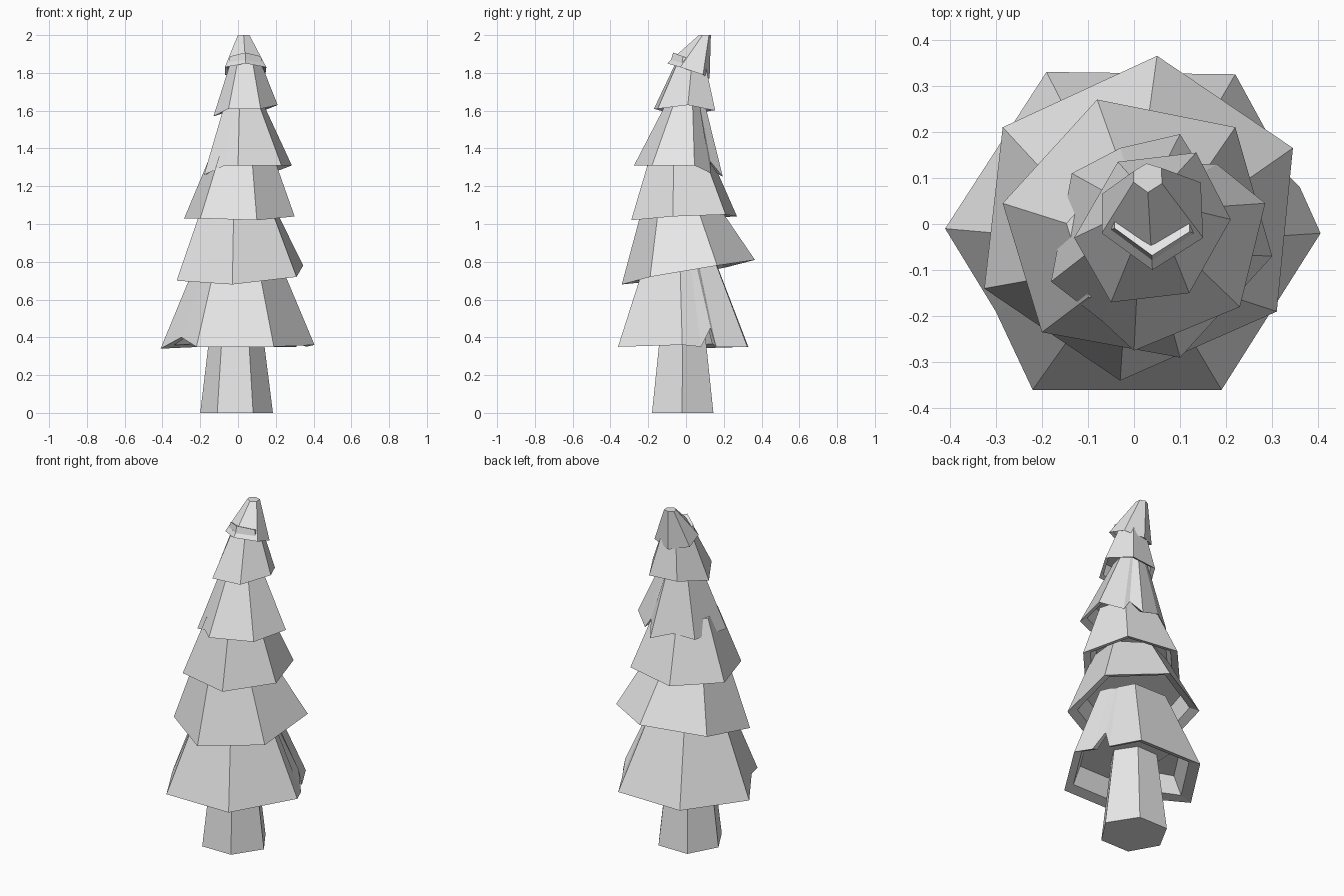
import bpy
import bmesh
from mathutils import Vector

default_cube = bpy.data.objects.get("Cube")
if default_cube:
    bpy.data.objects.remove(default_cube, do_unlink=True)


def make_material(name, colour):
    material = bpy.data.materials.new(name)
    material.use_nodes = True
    material.diffuse_color = colour
    material.node_tree.nodes["Principled BSDF"].inputs["Base Color"].default_value = colour
    return material


pale_grey = make_material("pale grey", (0.8, 0.8, 0.8, 1))


def finish(bm, name):
    """Turn the bmesh into a flat-shaded object."""
    bmesh.ops.recalc_face_normals(bm, faces=bm.faces)
    mesh = bpy.data.meshes.new(name)
    bm.to_mesh(mesh)
    bm.free()
    mesh.materials.append(pale_grey)
    obj = bpy.data.objects.new(name, mesh)
    bpy.context.collection.objects.link(obj)
    return obj


def add_ring(bm, points):
    return [bm.verts.new(point) for point in points]


def bridge(bm, lower, upper):
    count = len(lower)
    for i in range(count):
        j = (i + 1) % count
        bm.faces.new((lower[i], lower[j], upper[j], upper[i]))


def shrink(corners, ratio, lift):
    """Pull the corners in towards their middle and raise them."""
    middle = sum(corners, Vector()) / len(corners)
    rings = []
    for corner in corners:
        point = middle + (corner - middle) * ratio
        point.z = corner.z + lift
        rings.append(point)
    return rings


def add_tier(name, rim, top_centre, ratio):
    """A skirt of branches: sloping outside, thick rim and hollow underside."""
    corners = [Vector(point) for point in rim]
    low_x, high_x = min(c.x for c in corners), max(c.x for c in corners)
    low_y, high_y = min(c.y for c in corners), max(c.y for c in corners)
    middle = Vector(((low_x + high_x) / 2, (low_y + high_y) / 2, 0))
    top = Vector(top_centre)
    height = top.z - min(c.z for c in corners)
    crown = []
    for corner in corners:
        offset = (corner - middle) * ratio
        crown.append(Vector((top.x + offset.x, top.y + offset.y, top.z)))

    bm = bmesh.new()
    outer = add_ring(bm, corners)
    upper = add_ring(bm, crown)
    inner = add_ring(bm, shrink(corners, 0.85, height * 0.04))
    ceiling = add_ring(bm, shrink(corners, 0.74, height * 0.25))
    bridge(bm, outer, upper)
    bridge(bm, inner, outer)
    bridge(bm, ceiling, inner)
    bm.faces.new(upper)
    bm.faces.new(ceiling)
    finish(bm, name)


# Tapered six-sided trunk
bm = bmesh.new()
foot = [Vector(p) for p in (
    (-0.2, -0.02, 0), (-0.11, -0.18, 0), (0.08, -0.18, 0),
    (0.185, -0.02, 0), (0.08, 0.145, 0), (-0.11, 0.145, 0))]
base = add_ring(bm, foot)
head = add_ring(bm, shrink(foot, 0.68, 0.5))
bridge(bm, base, head)
bm.faces.new(base)
bm.faces.new(head)
finish(bm, "trunk")

# Branch skirts from the ground up, rim corners listed counter-clockwise
add_tier("bottom_branches", [
    (-0.41, -0.01, 0.34), (-0.3, -0.19, 0.4), (-0.22, -0.36, 0.35),
    (0.19, -0.36, 0.35), (0.405, -0.02, 0.36), (0.36, 0.08, 0.35),
    (0.31, 0.13, 0.45), (0.31, 0.16, 0.35), (0.22, 0.325, 0.35),
    (-0.19, 0.33, 0.35)], (0, -0.03, 0.82), 0.52)

add_tier("lower_branches", [
    (-0.325, -0.14, 0.7), (-0.03, -0.34, 0.68), (0.31, -0.19, 0.72),
    (0.345, 0.165, 0.78), (0.05, 0.365, 0.81), (-0.285, 0.21, 0.77)],
    (0, -0.03, 1.1), 0.56)

add_tier("lower_middle_branches", [
    (-0.285, 0.045, 1.03), (-0.2, -0.235, 1.03), (0.1, -0.29, 1.02),
    (0.3, -0.07, 1.04), (0.22, 0.21, 1.05), (-0.08, 0.27, 1.04)],
    (0.02, -0.03, 1.36), 0.57)

add_tier("upper_middle_branches", [
    (-0.18, -0.125, 1.26), (-0.07, -0.21, 1.31), (0, -0.275, 1.31),
    (0.23, -0.18, 1.31), (0.285, 0.045, 1.31), (0.18, 0.13, 1.27),
    (0.14, 0.13, 1.33), (0.1, 0.195, 1.25), (-0.03, 0.165, 1.3),
    (-0.135, 0.11, 1.27)], (0.03, 0, 1.66), 0.4)

add_tier("upper_branches", [
    (-0.13, -0.03, 1.57), (-0.05, -0.17, 1.61), (0.12, -0.15, 1.61),
    (0.21, 0.01, 1.63), (0.135, 0.155, 1.6), (-0.035, 0.135, 1.6)],
    (0.04, 0.025, 1.87), 0.44)

add_tier("tree_tip", [
    (-0.07, -0.02, 1.83), (0.04, -0.1, 1.85), (0.15, -0.03, 1.83),
    (0.145, 0.09, 1.79), (0.03, 0.125, 1.77), (-0.07, 0.065, 1.79)],
    (0.03, 0.1, 2), 0.28)
